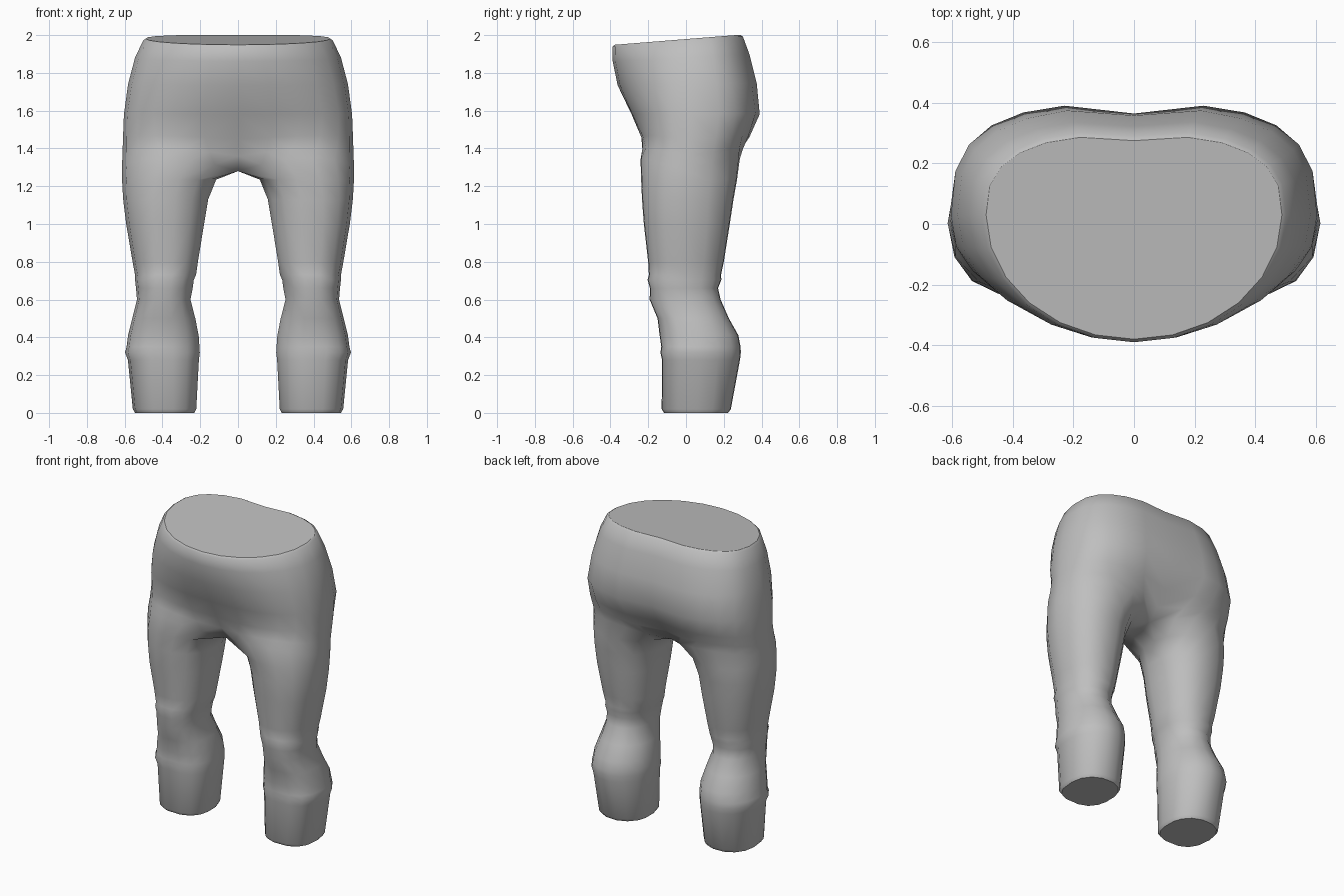
import bpy, bmesh, math

if "Cube" in bpy.data.objects:
    bpy.data.objects.remove(bpy.data.objects["Cube"])

OUT, INN = 13, 2      # points round the outside and the inside of each half

# hips: height, half width, front y, back y, back cleft, front/back squareness, tilt, blend to leg shape
HIPS = [
    (1.979, .488, -.380, .295, .020, 1.0, .75, 1.0, 0),
    (1.969, .502, -.390, .310, .020, 1.0, .75, 1.0, 0),
    (1.880, .545, -.388, .345, .022, 1.0, .75, .6, 0),
    (1.740, .582, -.362, .383, .025, .95, .72, .2, 0),
    (1.580, .604, -.295, .402, .030, .85, .70, 0, .05),
    (1.450, .609, -.254, .355, .030, .85, .72, 0, .25),
    (1.360, .612, -.246, .315, .030, .85, .75, 0, .60),
    (1.280, .615, -.244, .288, .000, .85, .80, 0, 1.0),
]
# legs: height, inner x, outer x, front y, back y, front and back squareness
LEGS = [
    (1.235, .112, .614, -.241, .274, .92, .90),
    (1.130, .155, .608, -.236, .255, .88, .88),
    (1.000, .177, .592, -.226, .235, .85, .85),
    (.800, .210, .558, -.203, .203, .85, .88),
    (.730, .220, .545, -.199, .188, .85, .90),
    (.705, .232, .545, -.206, .190, .85, .90),
    (.660, .238, .540, -.193, .172, .85, .90),
    (.600, .250, .535, -.195, .186, .85, .95),
    (.500, .224, .560, -.153, .230, .80, 1.0),
    (.410, .206, .582, -.142, .281, .78, 1.0),
    (.350, .202, .590, -.133, .292, .75, 1.0),
    (.320, .200, .598, -.138, .294, .75, 1.0),
    (.280, .205, .583, -.129, .289, .75, 1.0),
    (.020, .219, .557, -.131, .240, .75, .92),
    (.000, .230, .545, -.118, .225, .75, .92),
]


def power(v, e):
    return math.copysign(abs(v) ** e, v) if abs(v) > 1e-9 else 0.0


def leg_ring(z, inner, outer, front, back, ef, eb):
    angles = [-150 + 300 * j / (OUT - 1) for j in range(OUT)]
    angles += [150 + 60 * k / (INN + 1) for k in range(1, INN + 1)]
    cx, cy = (inner + outer) / 2, .35 * back + .65 * front + .06
    pts = []
    for a in angles:
        c, s = math.cos(math.radians(a)), math.sin(math.radians(a))
        e = ef if s < 0 else eb
        depth = cy - front if s < 0 else back - cy
        pts.append((cx + (outer - inner) / 2 * power(c, e), cy + depth * power(s, e), z))
    return pts


def hip_ring(z, width, front, back, cleft, ef, eb, tilt, blend):
    mid, pts = .03, []
    leg = leg_ring(z, 0, width, front, back, .92, .9)
    for j in range(OUT):
        t = math.radians(-90 + 180 * j / (OUT - 1))
        s, e = math.sin(t), (ef if t < 0 else eb)
        x = width * power(max(math.cos(t), 0), e)
        y = mid + (mid - front if s < 0 else back - mid) * power(s, e)
        if s > 0:
            y -= cleft * max(0, 1 - x / .2)
        lx = leg[j][0] if 0 < j < OUT - 1 else 0
        lift = .07 * blend * abs(math.sin(2 * t))      # arch over the thigh
        pts.append((x + (lx - x) * blend, y + (leg[j][1] - y) * blend, lift))
    y0, y1 = pts[0][1], pts[-1][1]
    pts[0], pts[-1] = (0, y0, 0), (0, y1, 0)
    for k in range(1, INN + 1):
        pts.append((0, y1 + (y0 - y1) * k / (INN + 1), 0))
    return [(x, y, z + up + tilt * .08 * y) for x, y, up in pts]


# right half: hip and leg rings joined, capped at waist and hem
bm = bmesh.new()
rings = [hip_ring(*h) for h in HIPS] + [leg_ring(*l) for l in LEGS]
loops = [[bm.verts.new(p) for p in r] for r in rings]
n = OUT + INN
for a, b in zip(loops, loops[1:]):
    for i in range(n):
        k = (i + 1) % n
        quad = (a[i], a[k], b[k], b[i])
        if any(v.co.x > 1e-5 for v in quad):      # leave the middle open
            bm.faces.new(quad)
bm.faces.new(loops[0])
bm.faces.new(loops[-1])
bmesh.ops.delete(bm, geom=[v for v in bm.verts if not v.link_faces], context='VERTS')

# left half
bmesh.ops.mirror(bm, geom=bm.verts[:] + bm.edges[:] + bm.faces[:],
                 axis='X', merge_dist=.0005)
bmesh.ops.remove_doubles(bm, verts=bm.verts[:], dist=.0005)
bmesh.ops.recalc_face_normals(bm, faces=bm.faces[:])

mesh = bpy.data.meshes.new("trousers")
bm.to_mesh(mesh)
bm.free()
trousers = bpy.data.objects.new("trousers", mesh)
bpy.context.collection.objects.link(trousers)

grey = bpy.data.materials.new("plain grey")
grey.diffuse_color = (.52, .52, .52, 1)
grey.use_nodes = True
grey.node_tree.nodes["Principled BSDF"].inputs["Base Color"].default_value = grey.diffuse_color
mesh.materials.append(grey)

bpy.context.view_layer.objects.active = trousers
trousers.select_set(True)
bpy.ops.object.shade_smooth_by_angle(angle=math.radians(60))

# waist and hem caps stay flat
for p in mesh.polygons:
    if len(p.vertices) > 4:
        p.use_smooth = False
